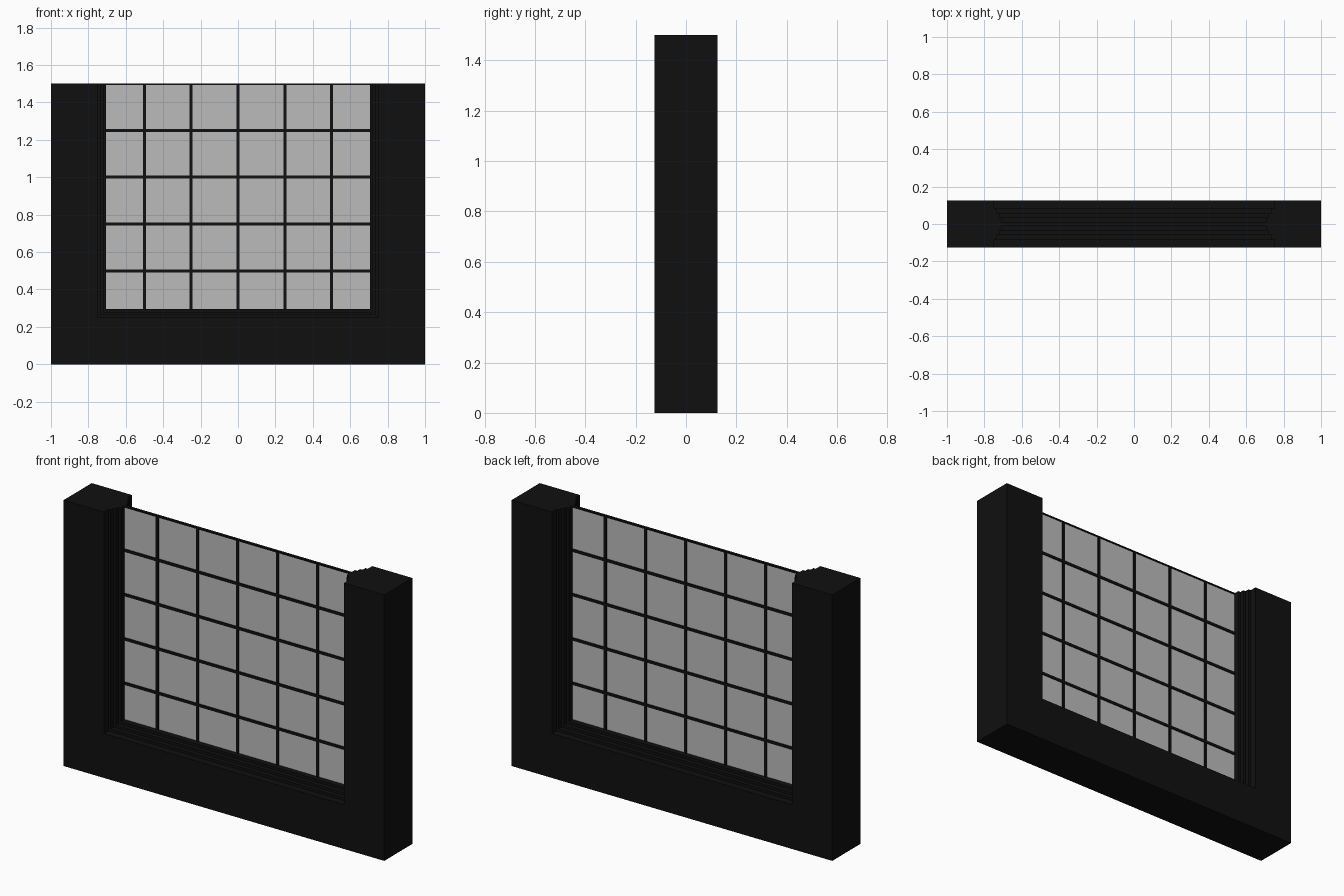
import bpy
import bmesh

cube = bpy.data.objects.get("Cube")
if cube:
    bpy.data.objects.remove(cube, do_unlink=True)

TOP = 1.5


def material(name, value):
    mat = bpy.data.materials.new(name)
    mat.use_nodes = True
    color = (value, value, value, 1)
    mat.diffuse_color = color
    mat.node_tree.nodes["Principled BSDF"].inputs["Base Color"].default_value = color
    return mat


black = material("black metal", 0.005)
grey = material("grey glass", 0.5)


def add_object(name, bm, mat):
    mesh = bpy.data.meshes.new(name)
    bmesh.ops.recalc_face_normals(bm, faces=bm.faces)
    bm.to_mesh(mesh)
    bm.free()
    mesh.materials.append(mat)
    obj = bpy.data.objects.new(name, mesh)
    bpy.context.collection.objects.link(obj)
    return obj


def u_channel(name, outer, bottom, inner, sill, depth):
    """U-shaped outline, open at the top, extruded along y."""
    outline = [(-outer, bottom), (outer, bottom), (outer, TOP), (inner, TOP),
               (inner, sill), (-inner, sill), (-inner, TOP), (-outer, TOP)]
    bm = bmesh.new()
    face = bm.faces.new([bm.verts.new((x, -depth / 2, z)) for x, z in outline])
    out = bmesh.ops.extrude_face_region(bm, geom=[face])
    verts = [v for v in out["geom"] if isinstance(v, bmesh.types.BMVert)]
    bmesh.ops.translate(bm, verts=verts, vec=(0, depth, 0))
    return add_object(name, bm, black)


def box(name, x0, x1, z0, z1, depth, mat):
    bm = bmesh.new()
    bmesh.ops.create_cube(bm, size=1)
    bmesh.ops.scale(bm, vec=(x1 - x0, depth, z1 - z0), verts=bm.verts)
    bmesh.ops.translate(bm, vec=((x0 + x1) / 2, 0, (z0 + z1) / 2), verts=bm.verts)
    return add_object(name, bm, mat)


# Thick outer frame
u_channel("outer_frame", 1, 0, 0.75, 0.25, 0.25)

# Stepped moulding narrowing towards the pane
edge = 0.75
for i, depth in enumerate((0.17, 0.12, 0.07)):
    inner = edge - 0.015
    u_channel(f"moulding_step_{i + 1}", edge, 1 - edge, inner, 1 - inner, depth)
    edge = inner

# Glass pane
box("glass_pane", -edge, edge, 1 - edge, TOP - 0.004, 0.006, grey)

# Glazing bars
BAR = 0.016
for i in range(-2, 3):
    x = i * 0.25
    box(f"upright_bar_{i + 3}", x - BAR / 2, x + BAR / 2, 1 - edge, TOP, BAR, black)
for i in range(5):
    z = 0.5 + i * 0.25
    box(f"cross_bar_{i + 1}", -edge, edge, z - BAR / 2, min(z + BAR / 2, TOP), BAR, black)
